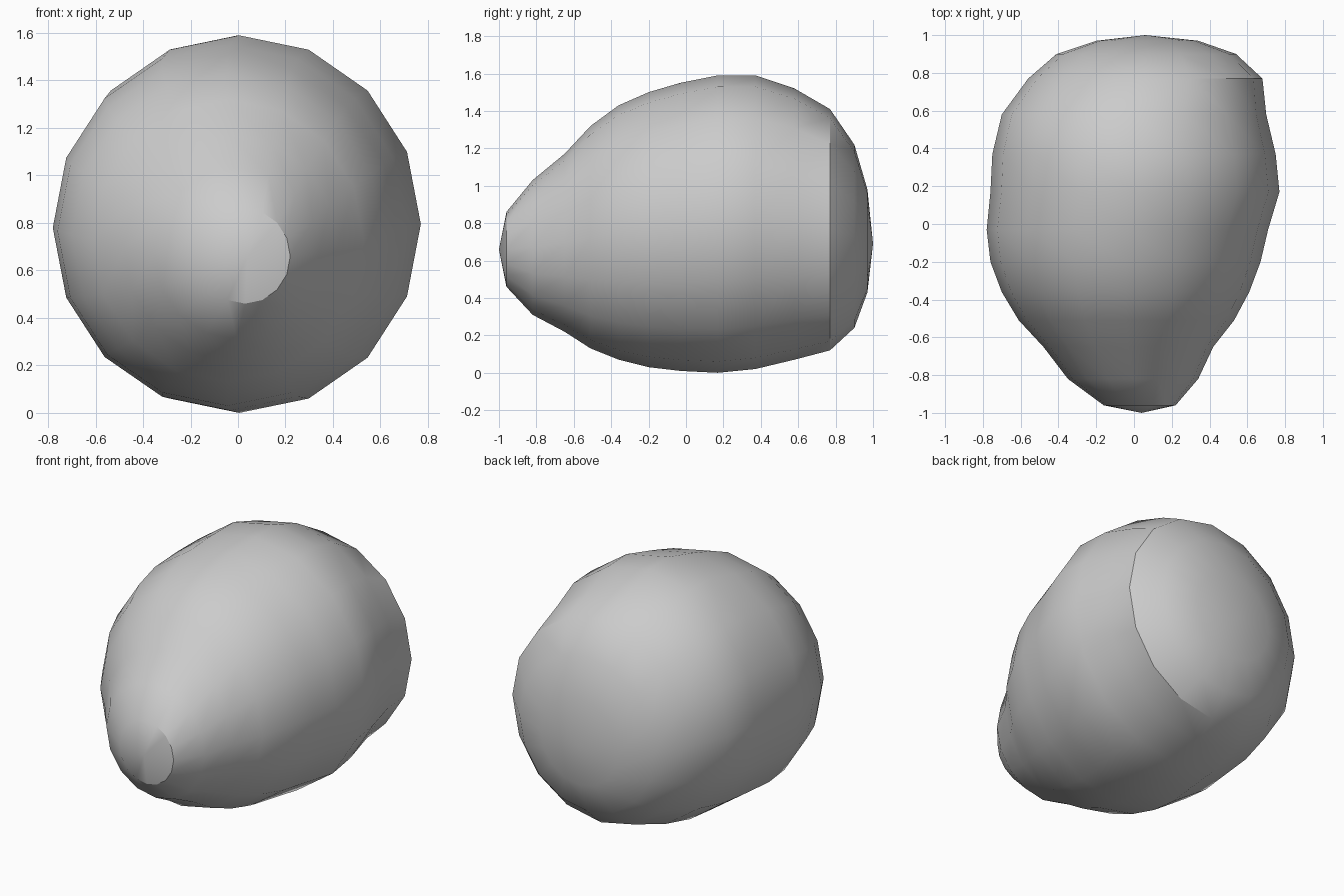
import bpy
import bmesh
from math import sin, cos, pi, radians

default_cube = bpy.data.objects.get("Cube")
if default_cube:
    bpy.data.objects.remove(default_cube, do_unlink=True)

SIDES = 16
FRONT_TIP = (0.04, -1, 0.66)
BACK_TIP = (0.06, 1, 0.69)

# Cross-sections from front to back: y, left x, right x, bottom z, top z
SECTIONS = [
    (-.96, -.16, .22, .46, .86),
    (-.82, -.35, .34, .31, 1.03),
    (-.65, -.48, .42, .22, 1.17),
    (-.51, -.61, .53, .13, 1.32),
    (-.36, -.7, .61, .07, 1.43),
    (-.2, -.76, .67, .03, 1.5),
    (-.03, -.78, .71, .01, 1.55),
    (.17, -.76, .77, 0, 1.59),
    (.37, -.75, .75, .02, 1.59),
    (.58, -.7, .7, .07, 1.52),
    (.77, -.56, .68, .12, 1.41),
    (.9, -.41, .54, .24, 1.22),
    (.97, -.2, .34, .43, .98),
]


def add_ring(bm, y, x_min, x_max, z_min, z_max):
    """Add one elliptical ring of vertices standing across the y axis."""
    center_x, center_z = (x_min + x_max) / 2, (z_min + z_max) / 2
    radius_x, radius_z = (x_max - x_min) / 2, (z_max - z_min) / 2
    angles = [2 * pi * i / SIDES for i in range(SIDES)]
    return [bm.verts.new((center_x + radius_x * cos(a), y,
                          center_z + radius_z * sin(a))) for a in angles]


def close_end(bm, ring, tip):
    """Close an open ring with a shallow fan of triangles."""
    point = bm.verts.new(tip)
    for i, vert in enumerate(ring):
        bm.faces.new((vert, ring[(i + 1) % SIDES], point))


# Lumpy rounded body, lofted through the cross-sections
bm = bmesh.new()
rings = [add_ring(bm, *section) for section in SECTIONS]
for ring, following in zip(rings, rings[1:]):
    for i in range(SIDES):
        j = (i + 1) % SIDES
        bm.faces.new((ring[i], ring[j], following[j], following[i]))
close_end(bm, rings[0], FRONT_TIP)
close_end(bm, rings[-1], BACK_TIP)
bmesh.ops.recalc_face_normals(bm, faces=bm.faces)

mesh = bpy.data.meshes.new("stone_body")
bm.to_mesh(mesh)
bm.free()
body = bpy.data.objects.new("stone_body", mesh)
bpy.context.collection.objects.link(body)

# Plain grey surface
grey = bpy.data.materials.new("plain grey")
grey.use_nodes = True
color = (0.6, 0.6, 0.6, 1)
grey.diffuse_color = color
grey.node_tree.nodes["Principled BSDF"].inputs["Base Color"].default_value = color
mesh.materials.append(grey)

# Smooth shading with creases kept at the end caps
bpy.ops.object.select_all(action="DESELECT")
body.select_set(True)
bpy.context.view_layer.objects.active = body
bpy.ops.object.shade_smooth_by_angle(angle=radians(30))
